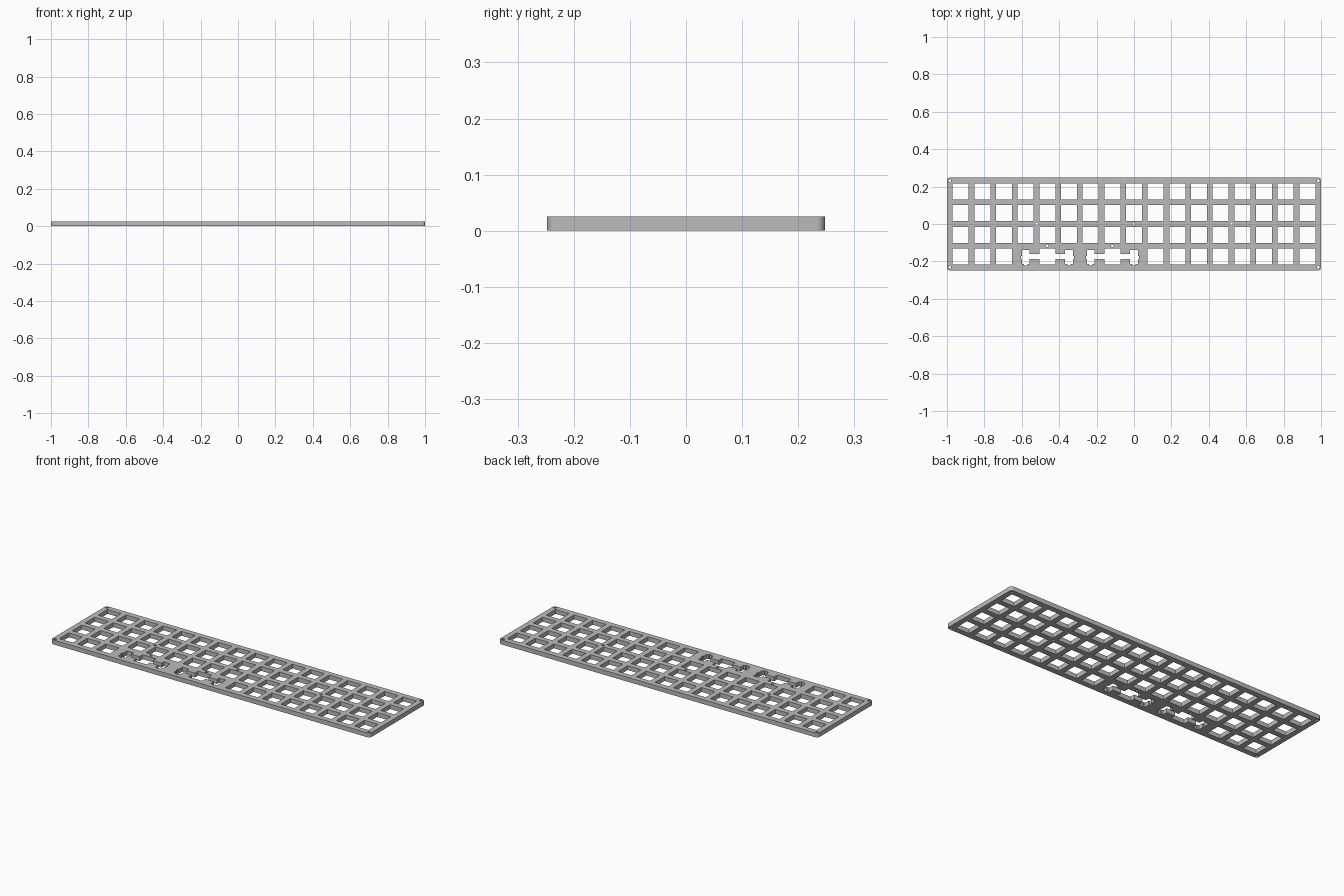
import bpy, bmesh, math

if "Cube" in bpy.data.objects:
    bpy.data.objects.remove(bpy.data.objects["Cube"])

MM = 2 / 328.85            # plate is drawn in millimetres, then scaled
PITCH = 19.05
W, D, T = 328.85, 81.4, 4.1

curve = bpy.data.curves.new("plate_outline", 'CURVE')
curve.dimensions = '2D'
curve.fill_mode = 'BOTH'
curve.extrude = T * MM / 2


def loop(points, cx=0, cy=0):
    """Add one closed outline, shifted to (cx, cy)."""
    s = curve.splines.new('POLY')
    s.points.add(len(points) - 1)
    for p, (x, y) in zip(s.points, points):
        p.co = ((x + cx) * MM, (y + cy) * MM, 0, 1)
    s.use_cyclic_u = True


def arc(cx, cy, r, a0, a1, n):
    return [(cx + r * math.cos(math.radians(a0 + (a1 - a0) * i / n)),
             cy + r * math.sin(math.radians(a0 + (a1 - a0) * i / n))) for i in range(n + 1)]


# Rounded outer edge
R = 2.5
edge = []
for k, (sx, sy) in enumerate([(1, 1), (-1, 1), (-1, -1), (1, -1)]):
    edge += arc(sx * (W / 2 - R), sy * (D / 2 - R), R, 90 * k, 90 * k + 90, 8)
loop(edge)

# Square switch openings; the front row leaves room for two wide keys
square = [(-7, -7), (7, -7), (7, 7), (-7, 7)]
for row in range(4):
    for col in range(17):
        if row == 0 and 3 <= col <= 8:
            continue
        loop(square, (col - 8) * PITCH, (row - 1.5) * PITCH)

# Wide key openings: switch, wire slots and stabiliser pockets in one outline
half = [(7, 7), (7, 2.3), (15.68, 2.3), (15.68, 5.8), (22.42, 5.8), (22.42, 0.5),
        (23.3, 0.5), (23.3, -2.3), (22.42, -2.3), (22.42, -6.77), (20.55, -6.77),
        (20.55, -7.97), (17.55, -7.97), (17.55, -6.77), (15.68, -6.77),
        (15.68, -2.3), (7, -2.3), (7, -7)]
wide = half + [(-x, y) for x, y in reversed(half)]
for col in (-4, -1):
    loop(wide, col * PITCH, -1.5 * PITCH)

# Screw holes at the corners, along the middle and behind the wide keys
screws = [(sx * (W / 2 - R), sy * (D / 2 - R)) for sx in (-1, 1) for sy in (-1, 1)]
screws += [(c * PITCH, 0) for c in (-4.5, 0, 4.5)]
screws += [(c * PITCH, -PITCH) for c in (-4, -1)]
for x, y in screws:
    loop(arc(0, 0, 1.2, 0, 360, 20)[:-1], x, y)

# Turn the filled outline into a solid plate
source = bpy.data.objects.new("outline_source", curve)
bpy.context.collection.objects.link(source)
bpy.context.view_layer.update()
mesh = bpy.data.meshes.new_from_object(source.evaluated_get(bpy.context.evaluated_depsgraph_get()))
bpy.data.objects.remove(source)

bm = bmesh.new()
bm.from_mesh(mesh)
bmesh.ops.remove_doubles(bm, verts=bm.verts, dist=1e-5)
bmesh.ops.recalc_face_normals(bm, faces=bm.faces)
bmesh.ops.translate(bm, verts=bm.verts, vec=(0, 0, T * MM / 2))
bm.to_mesh(mesh)
bm.free()

grey = bpy.data.materials.new("plate_grey")
grey.diffuse_color = (0.5, 0.5, 0.5, 1)
grey.use_nodes = True
grey.node_tree.nodes["Principled BSDF"].inputs["Base Color"].default_value = grey.diffuse_color
mesh.materials.clear()
mesh.materials.append(grey)

plate = bpy.data.objects.new("switch_plate", mesh)
bpy.context.collection.objects.link(plate)
bpy.context.view_layer.objects.active = plate
plate.select_set(True)
bpy.ops.object.shade_smooth_by_angle(angle=math.radians(30))
